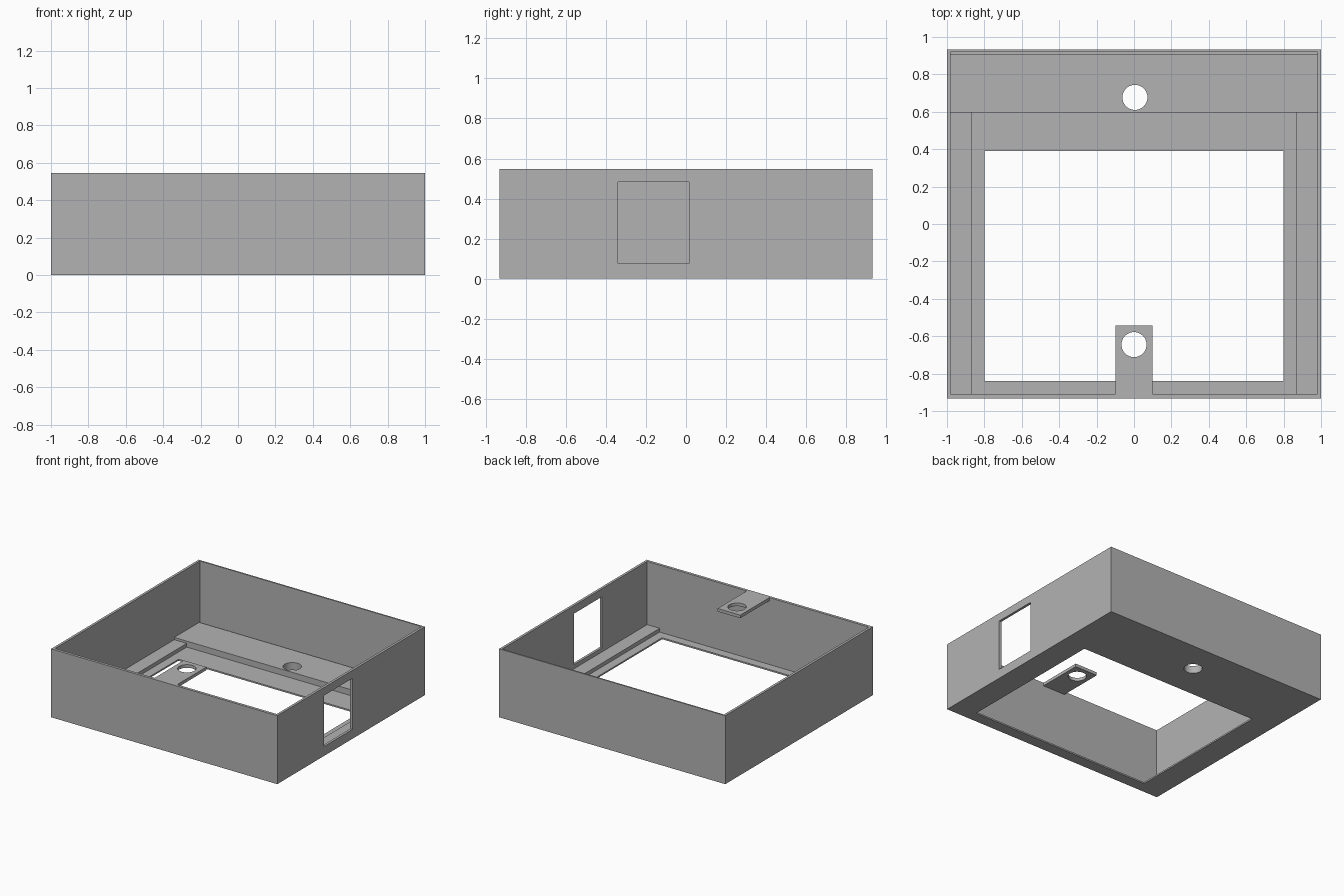
import bpy

if "Cube" in bpy.data.objects:
    bpy.data.objects.remove(bpy.data.objects["Cube"], do_unlink=True)

# Single flat colour
grey = bpy.data.materials.new("plain grey")
grey.use_nodes = True
colour = (0.45, 0.45, 0.45, 1)
grey.diffuse_color = colour
grey.node_tree.nodes["Principled BSDF"].inputs["Base Color"].default_value = colour


def box(name, x, y, z):
    """Box from (low, high) spans on each axis."""
    spans = (x, y, z)
    bpy.ops.mesh.primitive_cube_add(size=1, location=[(a + b) / 2 for a, b in spans])
    obj = bpy.context.object
    obj.name = name
    obj.scale = [b - a for a, b in spans]
    bpy.ops.object.transform_apply(location=False, rotation=False, scale=True)
    obj.data.materials.append(grey)
    return obj


def peg(x, y, z):
    """Round cutter for a screw hole."""
    bpy.ops.mesh.primitive_cylinder_add(vertices=48, radius=HOLE, depth=0.3, location=(x, y, z))
    bpy.context.object.data.materials.append(grey)
    return bpy.context.object


def cut(obj, *cutters):
    """Subtract cutters, bake the result and remove them."""
    for cutter in cutters:
        mod = obj.modifiers.new("cut", "BOOLEAN")
        mod.operation = "DIFFERENCE"
        mod.solver = "EXACT"
        mod.object = cutter
        cutter.hide_render = True
    bpy.context.view_layer.objects.active = obj
    for mod in list(obj.modifiers):
        bpy.ops.object.modifier_apply(modifier=mod.name)
    for cutter in cutters:
        bpy.data.objects.remove(cutter, do_unlink=True)
    bpy.ops.object.select_all(action="DESELECT")
    obj.select_set(True)
    bpy.ops.object.shade_smooth_by_angle()


W, D, H = 1.0, 0.932, 0.547      # half width, half depth, height
INX, INY, BACK = 0.98, 0.91, 0.92  # inner wall positions
FLOOR, HOLE = 0.012, 0.067

# Walls
box("front_wall", (-W, W), (-D, -INY), (0, H))
box("back_wall", (-W, W), (BACK, D), (0, H))
box("right_wall", (-W, -INX), (-INY, BACK), (0, H))
left_wall = box("left_wall", (INX, W), (-INY, BACK), (0, H))
cut(left_wall, box("window", (0.9, 1.1), (-0.34, 0.015), (0.075, 0.483)))

# Floor frame with the large opening and a screw hole
floor = box("floor_frame", (-INX, INX), (-INY, BACK), (0, FLOOR))
cut(floor, box("opening", (-0.8, 0.8), (-0.84, 0.39), (-0.1, 0.1)), peg(0.005, 0.677, 0))

# Raised block along the back
block = box("back_block", (-INX, INX), (0.595, INY), (FLOOR, 0.06))
cut(block, peg(0.005, 0.677, 0))

# Side rails
for side, a, b in (("right", -INX, -0.87), ("left", 0.87, INX)):
    box(side + "_rail", (a, b), (-INY, 0.595), (FLOOR, 0.042))

# Mounting tab flush with the top of the front wall
tab = box("front_tab", (-0.1, 0.1), (-INY, -0.543), (H - 0.025, H))
cut(tab, peg(0, -0.645, H))
